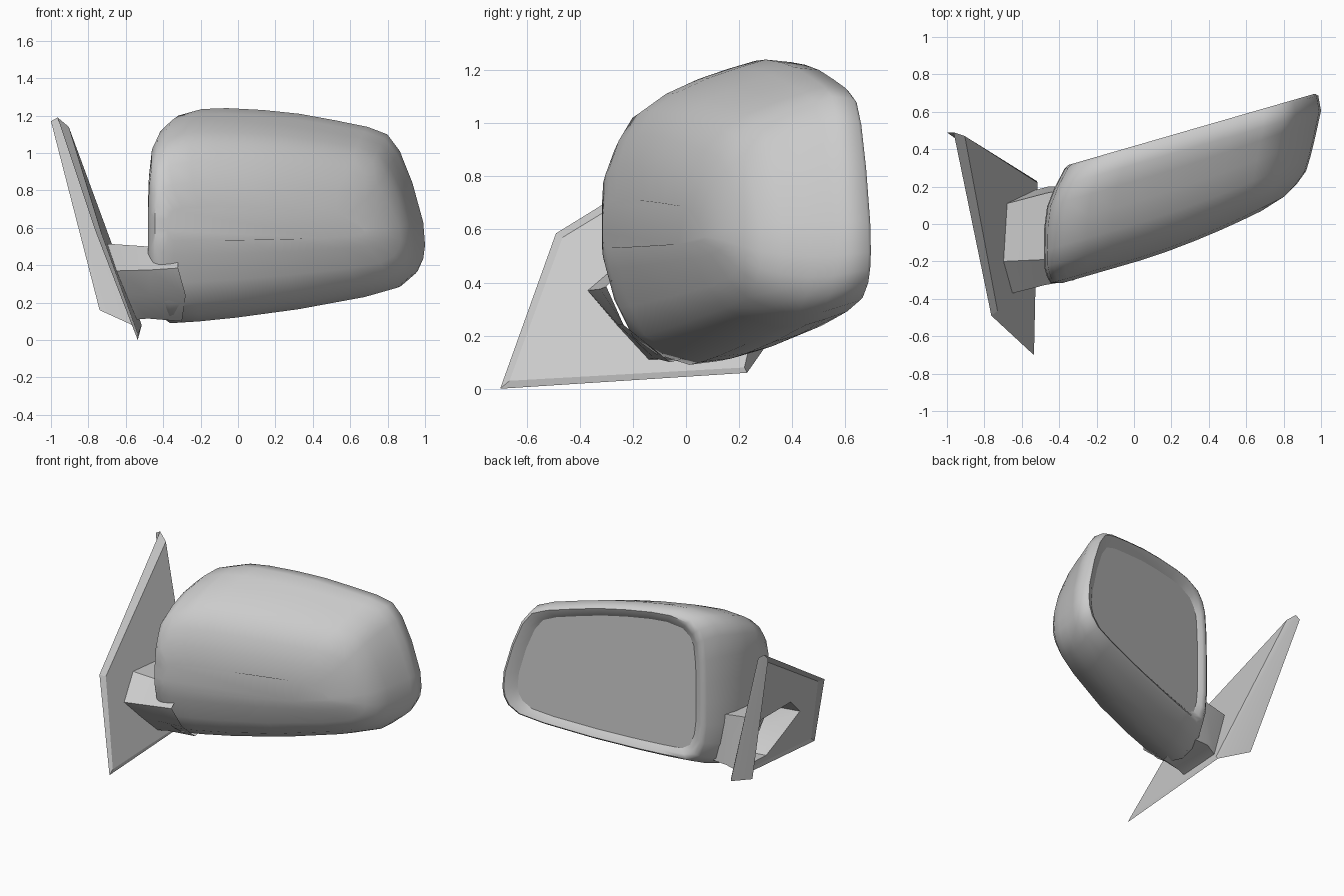
import bpy, bmesh

if "Cube" in bpy.data.objects:
    bpy.data.objects.remove(bpy.data.objects["Cube"])


def make(name, bm, angle=0.6, recalc=True):
    if recalc:
        bmesh.ops.recalc_face_normals(bm, faces=bm.faces[:])
    me = bpy.data.meshes.new(name)
    bm.to_mesh(me)
    bm.free()
    ob = bpy.data.objects.new(name, me)
    bpy.context.collection.objects.link(ob)
    bpy.ops.object.select_all(action='DESELECT')
    ob.select_set(True)
    bpy.context.view_layer.objects.active = ob
    bpy.ops.object.shade_smooth_by_angle(angle=angle)
    return ob


def ring(bm, pts):
    return [bm.verts.new(p) for p in pts]


def bridge(bm, a, b):
    n = len(a)
    for i in range(n):
        j = (i + 1) % n
        bm.faces.new((a[i], a[j], b[j], b[i]))


# Housing silhouette (x, z) seen from the front
OUTLINE = [(-.48, .6), (-.48, .75), (-.475, .92), (-.46, 1.07), (-.43, 1.14), (-.37, 1.2),
           (-.24, 1.235), (-.1, 1.24), (.1, 1.23), (.3, 1.21), (.5, 1.175), (.68, 1.14),
           (.79, 1.1), (.86, 1.01), (.93, .84), (.99, .63), (1, .5), (.99, .42),
           (.96, .35), (.88, .28), (.7, .23), (.34, .165), (0, .12), (-.2, .1),
           (-.36, .09), (-.43, .14), (-.465, .26), (-.48, .42)]


def section(d, xl, xr, top, bot):
    """Silhouette resized and set a distance d in front of the slanted mirror plane."""
    pts = []
    for x, z in OUTLINE:
        x = xl + (x + .48) / 1.48 * (xr - xl)
        z = .58 + (z - .58) * (top if z > .58 else bot)
        fade = 1 - .25 * max(x, 0) ** 1.8 if d > .15 else 1
        pts.append((x, .417 + .289 * x - d * fade, z))
    return pts


GLASS = (.035, -.29, .895, .86, .68)
SECTIONS = [GLASS,
            (.012, -.32, .93, .91, .74),
            (0, -.35, .967, .96, .79),
            (.015, -.372, .985, .985, .825),
            (.10, -.425, 1.0, 1, .91),
            (.19, -.465, .99, .955, .97),
            (.30, -.48, .97, .895, 1),
            (.42, -.482, .945, .81, .92),
            (.51, -.48, .92, .71, .79),
            (.565, -.465, .87, .57, .56),
            (.605, -.445, .80, .4, .26),
            (.622, -.38, .68, .2, .1)]

# Mirror housing shell with bezel
bm = bmesh.new()
rings = [ring(bm, section(*s)) for s in SECTIONS]
for a, b in zip(rings, rings[1:]):
    bridge(bm, a, b)
bm.faces.new(rings[-1])
make("mirror_housing", bm, .9)

# Mirror glass
bm = bmesh.new()
f = bm.faces.new(ring(bm, section(*GLASS)))
f.normal_update()
if f.normal.y < 0:
    f.normal_flip()
make("mirror_glass", bm, recalc=False)


# Door plate plane: back edge, and slightly raised front face
def on_plate(y, z, raised=True):
    return (-.506 + .043 * y - .403 * z + (.012 + .025 * z if raised else 0), y, z)


FOOT = [(.11, .5), (-.2, .515), (-.37, .37), (-.26, .24), (-.14, .11), (.18, .12)]
OUTER = [(.49, 1.19), (-.49, .585), (-.70, 0), (.23, .06)]
INNER = [(.47, 1.14), (-.465, .57), (-.665, .03), (.22, .08)]

# Door mounting plate with an opening behind the arm
bm = bmesh.new()
outer = ring(bm, [on_plate(y, z, False) for y, z in OUTER])
inner = ring(bm, [on_plate(y, z) for y, z in INNER])
hole = ring(bm, [on_plate(y, z) for y, z in FOOT])
bridge(bm, outer, inner)
edges = []
for loop in (inner, hole):
    for i, v in enumerate(loop):
        w = loop[(i + 1) % len(loop)]
        edges.append(bm.edges.get((v, w)) or bm.edges.new((v, w)))
bmesh.ops.triangle_fill(bm, use_beauty=True, edges=edges)
# Tapered return flange along the rear edge
flange = ring(bm, [(-.74, .30, .16), (-1, .49, 1.17)])
bm.faces.new((outer[0], outer[3], flange[0], flange[1]))
make("door_plate", bm, .35)

# Arm between plate and housing
bm = bmesh.new()
foot = ring(bm, [on_plate(y, z) for y, z in FOOT])
mid = ring(bm, [(-.47, .165, .5), (-.48, -.19, .5), (-.47, -.325, .375),
                (-.47, -.255, .24), (-.48, -.12, .115), (-.46, .2, .15)])
end = ring(bm, [(-.30, .2, .48), (-.32, -.2, .49), (-.32, -.30, .385),
                (-.28, -.235, .24), (-.3, -.06, .1), (-.30, .2, .16)])
bridge(bm, foot, mid)
bridge(bm, mid, end)
make("mounting_arm", bm, .6)
